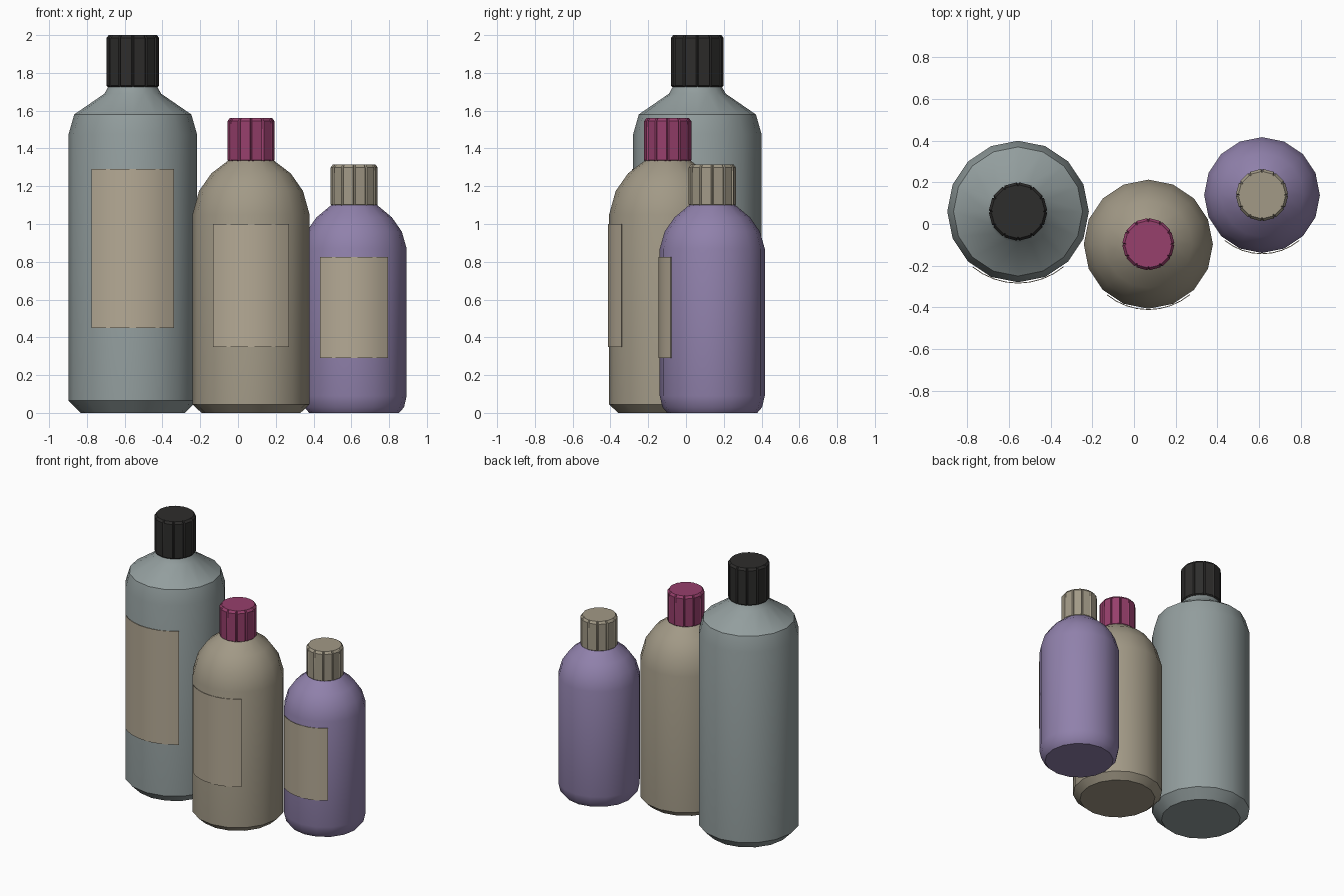
import bpy, bmesh
from math import sin, cos, pi, radians

if "Cube" in bpy.data.objects:
    bpy.data.objects.remove(bpy.data.objects["Cube"])


def material(name, rgb):
    m = bpy.data.materials.new(name)
    m.diffuse_color = (*rgb, 1)
    m.use_nodes = True
    m.node_tree.nodes["Principled BSDF"].inputs["Base Color"].default_value = m.diffuse_color
    return m


def make_object(name, bm, loc, mat, angle):
    bmesh.ops.recalc_face_normals(bm, faces=bm.faces)
    me = bpy.data.meshes.new(name)
    bm.to_mesh(me)
    bm.free()
    ob = bpy.data.objects.new(name, me)
    ob.location = loc
    me.materials.append(mat)
    bpy.context.collection.objects.link(ob)
    bpy.ops.object.select_all(action='DESELECT')
    bpy.context.view_layer.objects.active = ob
    ob.select_set(True)
    bpy.ops.object.shade_smooth_by_angle(angle=radians(angle))


def lathe(name, profile, loc, mat, angles, rib=0, angle=30):
    """Closed turned solid; rib pushes in every third column to make grooves."""
    bm = bmesh.new()
    n = len(angles)
    rings = []
    for r, z in profile:
        rings.append([bm.verts.new(((r - rib * (i % 3 == 2)) * cos(a),
                                    (r - rib * (i % 3 == 2)) * sin(a), z))
                      for i, a in enumerate(angles)])
    for lo, hi in zip(rings, rings[1:]):
        for i in range(n):
            j = (i + 1) % n
            bm.faces.new((lo[i], lo[j], hi[j], hi[i]))
    bm.faces.new(rings[0])
    bm.faces.new(rings[-1])
    make_object(name, bm, loc, mat, angle)


def label(name, r, z0, z1, loc, mat, half=radians(39.3), steps=8):
    """Thin curved sheet wrapped on the front."""
    bm = bmesh.new()
    cols = []
    for i in range(steps + 1):
        a = -pi / 2 - half + 2 * half * i / steps
        cols.append([bm.verts.new((r * cos(a), r * sin(a), z)) for z in (z0, z1)])
    faces = [bm.faces.new((a[0], b[0], b[1], a[1])) for a, b in zip(cols, cols[1:])]
    bmesh.ops.recalc_face_normals(bm, faces=faces)
    bmesh.ops.solidify(bm, geom=faces, thickness=0.004)
    make_object(name, bm, loc, mat, 30)


SIDES = [2 * pi * i / 16 for i in range(16)]
# twelve cap panels, each pair of corners followed by a narrow groove
GROOVED = [2 * pi * i / 12 + d for i in range(12) for d in (0.05, 0.4736, 0.5236)]

grey = material("grey_green", (0.29, 0.34, 0.34))
beige = material("beige", (0.36, 0.32, 0.24))
purple = material("purple", (0.28, 0.22, 0.41))
black = material("black", (0.027, 0.026, 0.025))
magenta = material("magenta", (0.31, 0.05, 0.15))
paper = material("paper", (0.46, 0.40, 0.30))

# name, position, body profile, cap (radius, bottom, top), label heights, colours
bottles = [
    ("tall", (-0.557, 0.06, 0),
     [(0.275, 0), (0.34, 0.065), (0.34, 1.475), (0.31, 1.58), (0.15, 1.69), (0.128, 1.73)],
     (0.14, 1.725, 2.0), (0.45, 1.29), grey, black),
    ("middle", (0.069, -0.097, 0),
     [(0.262, 0), (0.31, 0.045), (0.31, 1.05), (0.275, 1.175), (0.21, 1.268), (0.122, 1.335)],
     (0.125, 1.33, 1.56), (0.35, 1.0), beige, magenta),
    ("short", (0.615, 0.139, 0),
     [(0.238, 0), (0.264, 0.03), (0.278, 0.09), (0.278, 0.87), (0.252, 0.96),
      (0.2, 1.035), (0.122, 1.1)],
     (0.125, 1.095, 1.315), (0.29, 0.825), purple, beige),
]

for name, loc, body, (cr, c0, c1), (l0, l1), col, cap_col in bottles:
    lathe(name + "_bottle", body, loc, col, SIDES)
    lathe(name + "_cap", [(cr - 0.008, c0), (cr, c0 + 0.008), (cr, c1 - 0.016), (cr - 0.012, c1)],
          loc, cap_col, GROOVED, rib=0.007)
    label(name + "_label", max(r for r, z in body) + 0.006, l0, l1, loc, paper)
